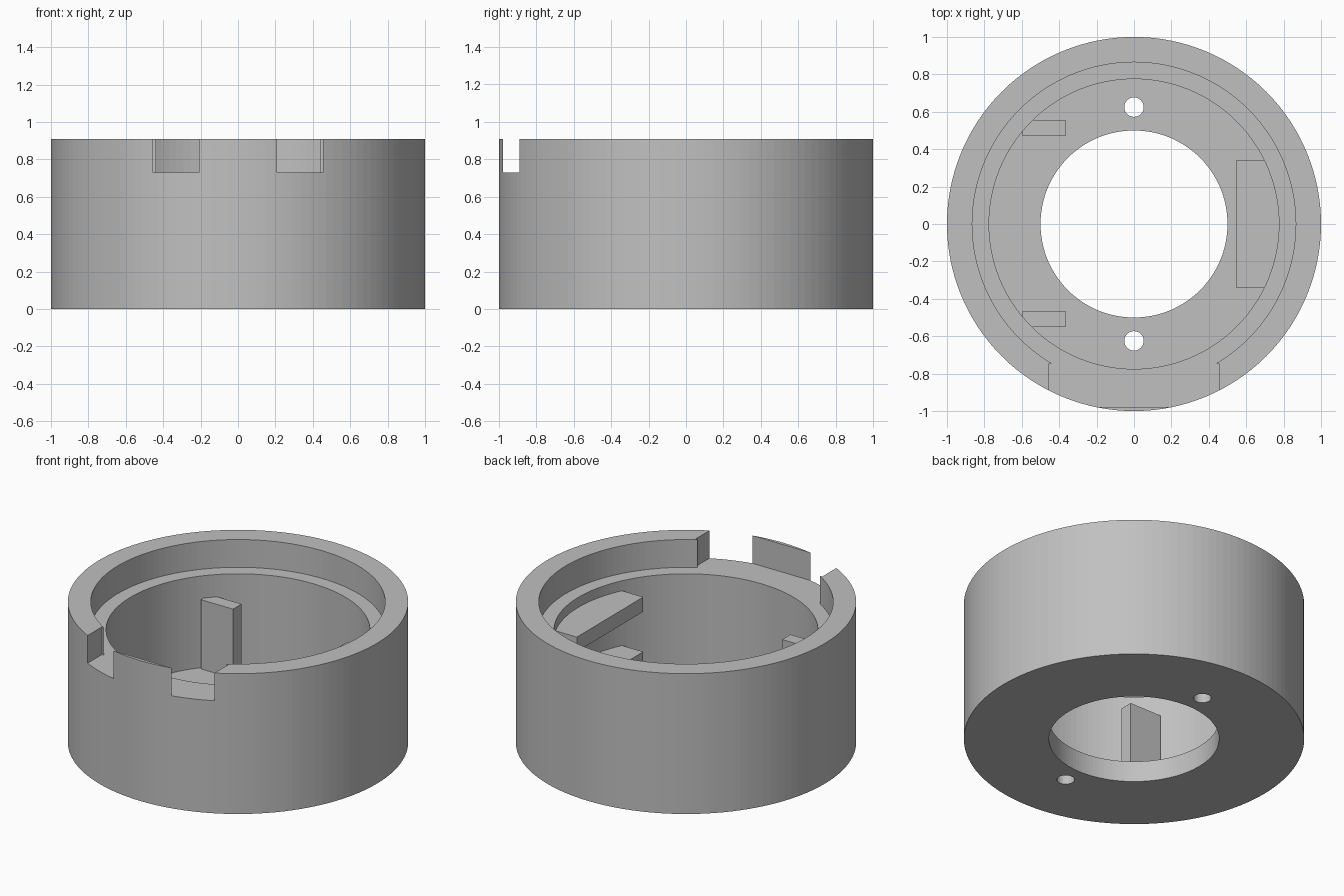
import bpy, bmesh, math

if "Cube" in bpy.data.objects:
    bpy.data.objects.remove(bpy.data.objects["Cube"])

SEG = 128
grey = bpy.data.materials.new("plain_grey")
grey.diffuse_color = (0.53, 0.53, 0.53, 1)
grey.use_nodes = True
grey.node_tree.nodes["Principled BSDF"].inputs["Base Color"].default_value = grey.diffuse_color


def finish(name, bm):
    bmesh.ops.recalc_face_normals(bm, faces=bm.faces)
    mesh = bpy.data.meshes.new(name)
    bm.to_mesh(mesh)
    bm.free()
    mesh.materials.append(grey)
    ob = bpy.data.objects.new(name, mesh)
    bpy.context.collection.objects.link(ob)
    return ob


def box(name, x0, x1, y0, y1, z0, z1):
    bm = bmesh.new()
    bmesh.ops.create_cube(bm, size=1)
    for v in bm.verts:
        v.co = ((x0 + x1) / 2 + v.co.x * (x1 - x0),
                (y0 + y1) / 2 + v.co.y * (y1 - y0),
                (z0 + z1) / 2 + v.co.z * (z1 - z0))
    return finish(name, bm)


def ring(name, profile):
    """Revolve a closed (radius, height) profile around z."""
    bm = bmesh.new()
    rows = []
    for i in range(SEG):
        a = 2 * math.pi * i / SEG
        rows.append([bm.verts.new((r * math.cos(a), r * math.sin(a), z)) for r, z in profile])
    n = len(profile)
    for i in range(SEG):
        p, q = rows[i], rows[(i + 1) % SEG]
        for j in range(n):
            k = (j + 1) % n
            bm.faces.new((p[j], q[j], q[k], p[k]))
    return finish(name, bm)


def cut(target, cutter):
    mod = target.modifiers.new("cut", "BOOLEAN")
    mod.operation = "DIFFERENCE"
    mod.solver = "EXACT"
    mod.object = cutter
    bpy.context.view_layer.objects.active = target
    bpy.ops.object.modifier_apply(modifier=mod.name)
    bpy.data.objects.remove(cutter)


# Round housing: floor with central opening, wall, and stepped rim
housing = ring("housing", [(0.5, 0), (1, 0), (1, 0.91), (0.865, 0.91),
                           (0.865, 0.73), (0.775, 0.73), (0.775, 0.136), (0.5, 0.136)])

# Front notch, leaving a thin tab on the outer edge
cut(housing, box("notch_cutter", -0.455, 0.455, -0.978, -0.745, 0.73, 1.0))

# Screw holes through the floor
for y in (-0.625, 0.625):
    bm = bmesh.new()
    bmesh.ops.create_cone(bm, cap_ends=True, segments=32, radius1=0.052, radius2=0.052, depth=0.6)
    bmesh.ops.translate(bm, verts=bm.verts, vec=(0, y, 0))
    cut(housing, finish("hole_cutter", bm))

# Two posts on the left
box("back_post", -0.595, -0.365, 0.47, 0.557, 0.1, 0.585)
box("front_post", -0.595, -0.365, -0.55, -0.465, 0.1, 0.585)

# Wide block and shelf above it on the right, both running into the wall
box("lower_block", 0.545, 0.8, -0.34, 0.34, 0.1, 0.31)
box("upper_shelf", 0.545, 0.8, -0.34, 0.34, 0.57, 0.665)
